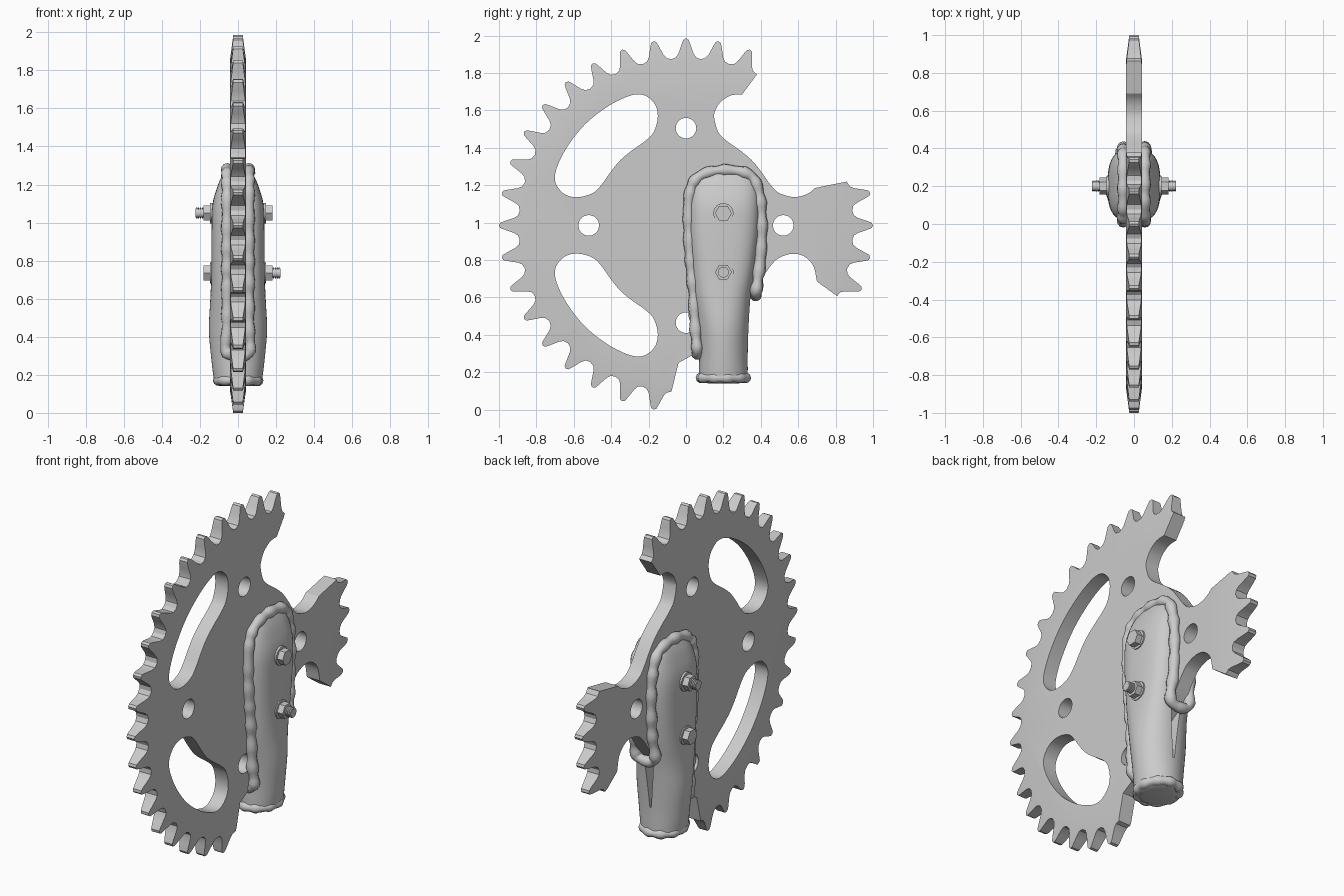
import bpy, bmesh, random
from math import sin, cos, pi, radians, copysign
from mathutils import Vector, Matrix

if "Cube" in bpy.data.objects:
    bpy.data.objects.remove(bpy.data.objects["Cube"])

random.seed(4)
C = 0.985            # height of the sprocket centre
T = 0.042            # half thickness of the plate


def smooth(pts, n=5, closed=False):
    """Catmull-Rom resampling of a point list."""
    p = [Vector(q) for q in pts]
    m, out = len(p), []
    for i in range(m if closed else m - 1):
        idx = [(i + k) % m if closed else min(max(i + k, 0), m - 1) for k in (-1, 0, 1, 2)]
        a, b, c, d = (p[k] for k in idx)
        for s in range(n):
            t = s / n
            out.append(0.5 * (2 * b + (c - a) * t + (2 * a - 5 * b + 4 * c - d) * t ** 2
                              + (3 * b - a - 3 * c + d) * t ** 3))
    return out if closed else out + [p[-1]]


def finish(bm, name, angle=35):
    bmesh.ops.recalc_face_normals(bm, faces=bm.faces)
    me = bpy.data.meshes.new(name)
    bm.to_mesh(me)
    bm.free()
    ob = bpy.data.objects.new(name, me)
    bpy.context.collection.objects.link(ob)
    shade(ob, angle)
    return ob


def shade(ob, angle=35):
    bpy.ops.object.select_all(action='DESELECT')
    ob.select_set(True)
    bpy.context.view_layer.objects.active = ob
    bpy.ops.object.shade_smooth_by_angle(angle=radians(angle))


def loft(name, rings, angle=35):
    """Skin a stack of equal-length rings and cap both ends."""
    bm = bmesh.new()
    vs = [[bm.verts.new(p) for p in r] for r in rings]
    n = len(vs[0])
    for a, b in zip(vs, vs[1:]):
        for i in range(n):
            bm.faces.new((a[i], a[(i + 1) % n], b[(i + 1) % n], b[i]))
    bm.faces.new(vs[0])
    bm.faces.new(vs[-1])
    return finish(bm, name, angle)


def prism(name, pts, w=0.2):
    """Extrude a (y, z) outline given relative to the sprocket centre along x."""
    return loft(name, [[(x, p[0], C + p[1]) for p in pts] for x in (-w, w)])


def cut(ob, cutter):
    cutter.hide_render = True
    mod = ob.modifiers.new("cut", 'BOOLEAN')
    mod.object, mod.operation, mod.solver = cutter, 'DIFFERENCE', 'EXACT'
    bpy.context.view_layer.objects.active = ob
    bpy.ops.object.modifier_apply(modifier=mod.name)
    bpy.data.objects.remove(cutter)


# Toothed disc: 36 teeth, thinning towards the tips
half = [(0, 1.0), (.8, .993), (1.25, .975), (1.8, .95), (2.5, .92), (3.4, .9), (5, .892)]
tooth = [(-a, r) for a, r in half[:0:-1]][1:] + half
outline = [(radians(k * 10 + a), r) for k in range(36) for a, r in tooth]


def disc_ring(x_of_r, rad=None):
    return [(x_of_r(rad or r), (rad or r) * sin(a), C + (rad or r) * cos(a)) for a, r in outline]


taper = lambda r: T - (T - 0.025) * max(0, r - 0.87) / 0.13
sprocket = loft("sprocket_plate", [
    disc_ring(lambda r: -T, 0.87), disc_ring(lambda r: -taper(r)),
    disc_ring(taper), disc_ring(lambda r: T, 0.87)])

# Window outline: half of it, mirrored over the diagonal
swap = lambda pts: [(b, a) for a, b in pts]
inner_half = [(.152, .567), (.175, .495), (.22, .45), (.29, .40)]
outer_half = [(.158, .63), (.19, .675), (.24, .70), (.31, .69), (.42, .635), (.54, .54)]
inner = inner_half + [(.35, .35)] + swap(inner_half)[::-1]
window = smooth(inner + swap(outer_half) + outer_half[-2::-1], closed=True)
for s in (1, -1):
    cut(sprocket, prism("window_cutter", [(-p[0], s * p[1]) for p in window]))

# Broken rim, upper right and lower right
upper = smooth([(.30, .70), (.24, .695), (.185, .66), (.155, .61)] + inner
               + [(.62, .158), (.66, .175), (.69, .20)])
cut(sprocket, prism("upper_break", list(upper) + [
    (.864, .235), (1.08, .285), (1.1, 1.1), (.43, 1.1), (.42, .94), (.385, .815)]))
lower = smooth([(a, -b) for a, b in inner + [(.63, .165), (.68, .215), (.70, .30)]])
cut(sprocket, prism("lower_break", list(lower) + [
    (.811, -.38), (1.0, -.47), (1.1, -1.1), (-.095, -1.1), (-.078, -.89),
    (-.04, -.735), (.06, -.68), (.15, -.62)]))

# Four mounting holes
for k in range(4):
    cy, cz = .52 * cos(k * pi / 2), .52 * sin(k * pi / 2)
    cut(sprocket, prism("hole_cutter", [
        (cy + .055 * cos(t * pi / 16), cz + .055 * sin(t * pi / 16)) for t in range(32)]))
shade(sprocket, 30)

# Tube handle: z, y min, y max, half depth, roundness exponent
sections = [(.14, .12, .28, .08, 2), (.155, .075, .325, .12, 2), (.20, .07, .33, .13, 2),
            (.30, .07, .33, .142, 2), (.44, .06, .335, .153, 2.1), (.59, .04, .345, .146, 2.4),
            (.74, .03, .365, .14, 2.9), (.94, .015, .39, .14, 3), (1.09, .015, .395, .135, 3),
            (1.19, .03, .385, .108, 3), (1.25, .06, .36, .082, 2.8), (1.285, .1, .31, .06, 2.5)]


def section(s):
    z, y0, y1, hx, e = s
    sp = lambda v: copysign(abs(v) ** (2 / e), v)
    return [(hx * sp(cos(t)), (y0 + y1) / 2 + (y1 - y0) / 2 * sp(sin(t)), z)
            for t in (k * 2 * pi / 48 for k in range(48))]


def spline5(rows, n=4):
    a = smooth([r[:3] for r in rows], n)
    b = smooth([(r[3], r[4]) for r in rows], n)
    return [(*u, *v) for u, v in zip(a, b)]


handle = loft("tube_handle", [section(s) for s in spline5(sections)], 50)
slot = loft("slot_cutter", [[(-.035, y, .66), (.035, y, .66), (.004, y, .32), (-.004, y, .32)]
                            for y in (.24, .6)])
cut(handle, slot)
shade(handle, 50)


def bead(name, path, radius):
    """Lumpy closed weld bead swept along a path."""
    cu = bpy.data.curves.new(name, 'CURVE')
    cu.dimensions, cu.bevel_depth, cu.bevel_resolution = '3D', radius, 3
    sp = cu.splines.new('POLY')
    sp.points.add(len(path) - 1)
    for i, p in enumerate(path):
        sp.points[i].co = (*p, 1)
        sp.points[i].radius = 1 + .12 * sin(i * 1.3) + random.uniform(-.06, .06)
    sp.use_cyclic_u = True
    ob = bpy.data.objects.new(name, cu)
    bpy.context.collection.objects.link(ob)
    bpy.ops.object.select_all(action='DESELECT')
    ob.select_set(True)
    bpy.context.view_layer.objects.active = ob
    bpy.ops.object.convert(target='MESH')
    shade(bpy.context.object, 60)


# Weld running round the handle on both faces of the plate
side = [(.06, .315), (.05, .45), (.04, .64), (.025, .80), (.015, .96), (.02, 1.15), (.07, 1.245),
        (.20, 1.28), (.345, 1.25), (.395, 1.13), (.405, .95), (.395, .78), (.375, .63)]
loop = [(.057, y, z) for y, z in side] + [(-.057, y, z) for y, z in side[::-1]]
bead("plate_weld", smooth(loop, 7, True), .03)

# Weld ring round the lower end cap
bead("end_weld", [(.105 * cos(t * pi / 24), .2 + .12 * sin(t * pi / 24), .17)
                  for t in range(48)], .026)


def rod(bm, sides, r0, r1, x0, x1, z):
    m = Matrix.Translation(((x0 + x1) / 2, .2, z)) @ Matrix.Rotation(pi / 2, 4, 'Y')
    bmesh.ops.create_cone(bm, cap_ends=True, segments=sides, radius1=r0, radius2=r1,
                          depth=abs(x1 - x0), matrix=m)


# Two bolts, facing opposite ways: head, nut, washers, thread
for name, z, d in (("upper_bolt", 1.05, 1), ("lower_bolt", .735, -1)):
    bm = bmesh.new()
    for s in (1, -1):
        rod(bm, 24, .054, .054, s * .13, s * .146, z)
        rod(bm, 6, .045, .045, s * .14, s * .182, z)
    rod(bm, 16, .024, .024, -d * .10, -d * .222, z)
    for k in range(4):
        x = .184 + k * .010
        rod(bm, 16, .029, .029, -d * x, -d * (x + .006), z)
    finish(bm, name, 30)
